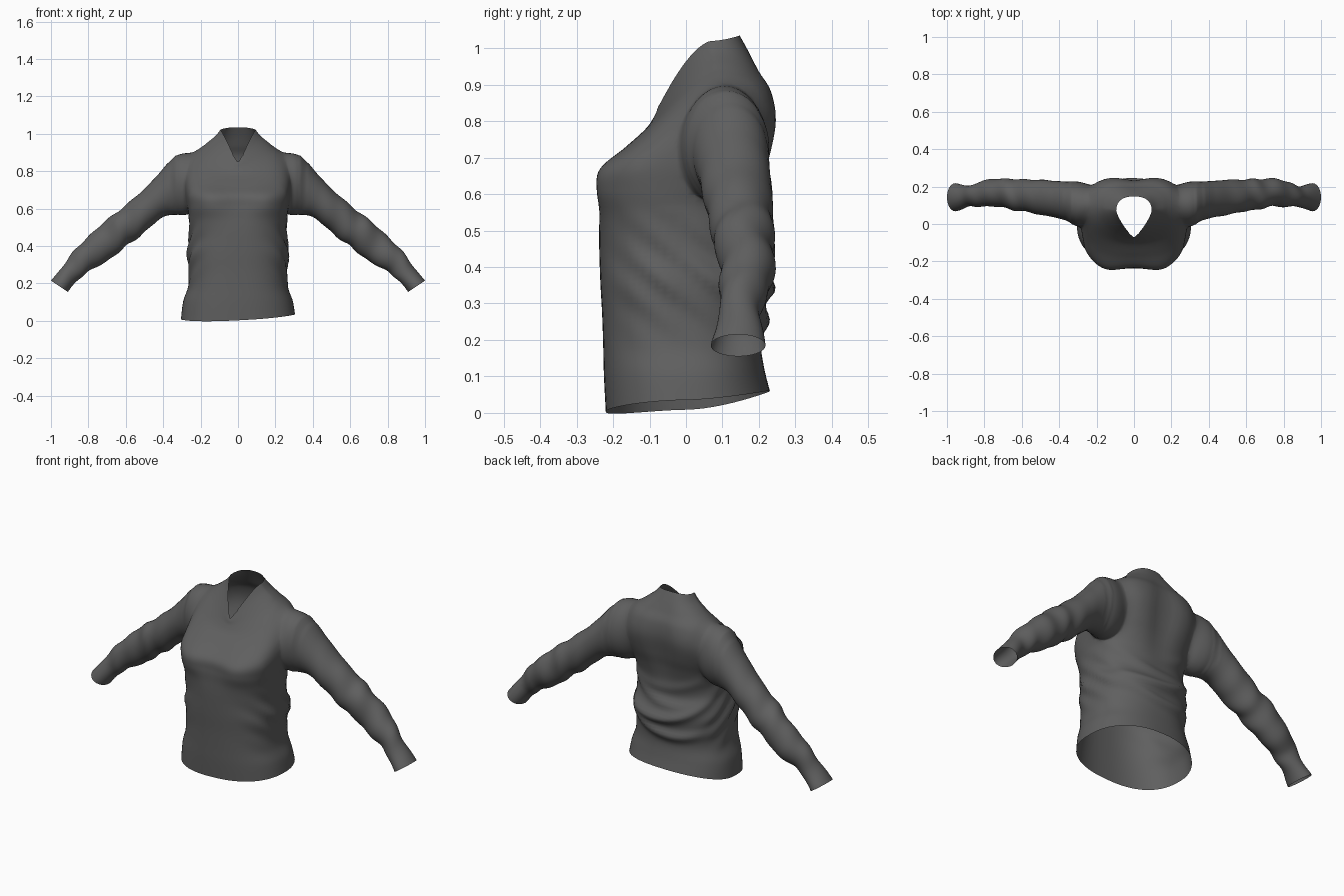
import bpy, bmesh, math
from mathutils import Vector

if "Cube" in bpy.data.objects:
    bpy.data.objects.remove(bpy.data.objects["Cube"])

cloth = bpy.data.materials.new("charcoal cloth")
cloth.diffuse_color = (0.115, 0.115, 0.115, 1)
cloth.use_nodes = True
cloth.node_tree.nodes["Principled BSDF"].inputs["Base Color"].default_value = cloth.diffuse_color
opening = bpy.data.materials.new("opening helper")
opening.diffuse_color = (0.115, 0.115, 0.115, 1)
opening.use_nodes = True
opening.node_tree.nodes["Principled BSDF"].inputs["Base Color"].default_value = opening.diffuse_color


def spline(rows, steps):
    """Smoothly interpolate rows of numbers."""
    out = []
    for i in range(len(rows) - 1):
        a, b, c, d = (rows[max(0, min(len(rows) - 1, i + k))] for k in (-1, 0, 1, 2))
        for s in range(steps):
            t = s / steps
            out.append([0.5 * (2 * q + (r - p) * t + (2 * p - 5 * q + 4 * r - u) * t * t
                        + (3 * q - p - 3 * r + u) * t ** 3) for p, q, r, u in zip(a, b, c, d)])
    return out + [list(rows[-1])]


def loft(name, rings):
    """Skin closed rings into a tube; end caps use the second material slot."""
    bm = bmesh.new()
    vs = [[bm.verts.new(p) for p in ring] for ring in rings]
    n = len(vs[0])
    for lo, hi in zip(vs, vs[1:]):
        for j in range(n):
            k = (j + 1) % n
            bm.faces.new((lo[j], lo[k], hi[k], hi[j]))
    for ring in (vs[0], vs[-1]):
        hub = bm.verts.new(sum((v.co for v in ring), Vector()) / n)
        for j in range(n):
            bm.faces.new((ring[j], ring[(j + 1) % n], hub)).material_index = 1
    bmesh.ops.recalc_face_normals(bm, faces=bm.faces)
    me = bpy.data.meshes.new(name)
    bm.to_mesh(me)
    bm.free()
    me.materials.append(cloth)
    me.materials.append(opening)
    ob = bpy.data.objects.new(name, me)
    bpy.context.collection.objects.link(ob)
    return ob


def bump(v, centre, width):
    return math.exp(-((v - centre) / width) ** 2)


# Torso: half width, front y, back y, centre y, front z, side z, back z, front exponent
torso_rows = [
    (.305, -.220, .230, 0.00, .003, .022, .060, 2.4),
    (.293, -.225, .215, 0.00, .100, .105, .120, 2.4),
    (.268, -.227, .205, 0.00, .180, .180, .190, 2.5),
    (.262, -.230, .210, 0.00, .270, .270, .270, 2.5),
    (.268, -.235, .218, 0.00, .360, .360, .360, 2.5),
    (.260, -.238, .190, 0.00, .450, .450, .450, 2.5),
    (.262, -.240, .195, 0.00, .540, .540, .540, 2.7),
    (.272, -.245, .212, 0.00, .610, .610, .620, 2.9),
    (.282, -.235, .235, 0.01, .670, .690, .700, 2.9),
    (.278, -.172, .252, 0.05, .725, .790, .800, 2.6),
    (.248, -.112, .240, 0.09, .778, .890, .880, 2.2),
    (.185, -.086, .208, 0.09, .815, .937, .935, 1.9),
    (.125, -.077, .180, 0.08, .838, .985, .985, 1.5),
    (.095, -.070, .150, 0.07, .850, 1.020, 1.035, 1.25),
]
rings = []
N = 72
for hw, yf, yb, yc, zf, zs, zb, ef in spline(torso_rows, 6):
    ring = []
    for j in range(N):
        a = 2 * math.pi * j / N
        c, s = math.cos(a), math.sin(a)
        e = ef if s < 0 else 2.3 + .8 * bump(zs, .77, .13)
        x = hw * math.copysign(abs(c) ** (2 / e), c)
        t = abs(s) ** (2 / e)
        y = yc + t * ((yf - yc) if s < 0 else (yb - yc))
        z = zs + ((zf if s < 0 else zb) - zs) * t ** 1.6
        z += .05 * x * bump(z, 0, .06)
        if s < 0:
            # bust: two soft swells with a shallow hollow between
            y -= t * bump(z, .635, .08) * (.013 * bump(abs(x), .16, .07) - .012 * bump(x, 0, .07))
        else:
            # spine hollow and drooping folds across the lower back
            y -= .022 * t * bump(x, 0, .07) * bump(z, .75, .2)
            for k, (zr, amp) in enumerate(((.25, .022), (.34, .028), (.42, .015), (.50, .008))):
                y += amp * t * bump(z, zr + 1.1 * x * x + .12 * x * (-1) ** k, .028)
        # side wrinkles running down towards the back
        x *= 1 + .03 * abs(c) ** 2 * bump(z, .38, .14) * math.sin(58 * (z + .8 * y) + 2 * (c > 0))
        ring.append((x, y, z))
    rings.append(ring)
torso = loft("sweater", rings)

# Sleeve: upper x, upper z, lower x, lower z, front y, back y
sleeve_rows = [
    (.150, .830, .165, .680, .060, .150),
    (.215, .895, .225, .590, .010, .205),
    (.310, .900, .285, .562, -.020, .232),
    (.370, .850, .345, .567, .015, .228),
    (.440, .768, .405, .553, .035, .230),
    (.530, .680, .475, .495, .050, .236),
    (.620, .600, .550, .435, .065, .240),
    (.700, .545, .620, .380, .080, .238),
    (.780, .465, .700, .322, .092, .246),
    (.860, .398, .785, .270, .094, .222),
    (.922, .310, .848, .228, .090, .205),
    (1.00, .215, .910, .155, .068, .218),
]
M = 36
for side, label in ((1, "left"), (-1, "right")):
    rings = []
    rows = spline(sleeve_rows, 8)
    for i, (ux, uz, lx, lz, yf, yb) in enumerate(rows):
        f = i / (len(rows) - 1)
        mid = Vector(((ux + lx) / 2, (yf + yb) / 2, (uz + lz) / 2))
        up = Vector(((ux - lx) / 2, 0, (uz - lz) / 2))
        ring = []
        for j in range(M):
            a = 2 * math.pi * j / M
            # slanted gathers, strongest along the forearm
            fade = min(1, max(0, (f - .35) * 4)) * min(1, (1 - f) * 12)
            r = 1 + fade * (.04 * math.sin(f * 52 + 1.8 * math.sin(a + side)) +
                            .04 * math.sin(f * 33 + 2 * a * side))
            p = mid + up * (r * math.sin(a)) + Vector((0, (yb - yf) / 2 * r * math.cos(a), 0))
            ring.append((p.x * side, p.y, p.z))
        rings.append(ring)
    tool = loft(label + "_sleeve_helper", rings)
    tool.hide_render = True
    # merge the sleeve into the torso
    mod = torso.modifiers.new("join_" + label, 'BOOLEAN')
    mod.operation, mod.solver, mod.object = 'UNION', 'EXACT', tool
    bpy.context.view_layer.objects.active = torso
    bpy.ops.object.modifier_apply(modifier=mod.name)
    bpy.data.objects.remove(tool)

# Open the neck, hem and cuffs, then soften the shoulder joins
bm = bmesh.new()
bm.from_mesh(torso.data)
bmesh.ops.delete(bm, geom=[f for f in bm.faces if f.material_index == 1
                           and not .12 < abs(f.calc_center_median().x) < .3], context='FACES')
for f in bm.faces:
    f.material_index = 0
# the hem cap spans the whole width, so clear whatever still hangs below the body
bmesh.ops.delete(bm, geom=[f for f in bm.faces if f.calc_center_median().z < .06
                           and abs(f.normal.z) > .9], context='FACES')
bmesh.ops.remove_doubles(bm, verts=bm.verts, dist=.003)
bmesh.ops.triangulate(bm, faces=[f for f in bm.faces if len(f.verts) > 4])
for lo, hi, z0, times in ((.17, .37, .60, 5), (.20, .33, .56, 6)):
    soft = [v for v in bm.verts if lo < abs(v.co.x) < hi and v.co.z > z0 and v.co.y > -.13]
    for _ in range(times):
        bmesh.ops.smooth_vert(bm, verts=soft, factor=.5, use_axis_x=True, use_axis_y=True, use_axis_z=True)
bm.to_mesh(torso.data)
bm.free()
torso.data.materials.pop(index=1)
bpy.data.materials.remove(opening)
torso.select_set(True)
bpy.context.view_layer.objects.active = torso
bpy.ops.object.shade_smooth_by_angle(angle=math.radians(60))
